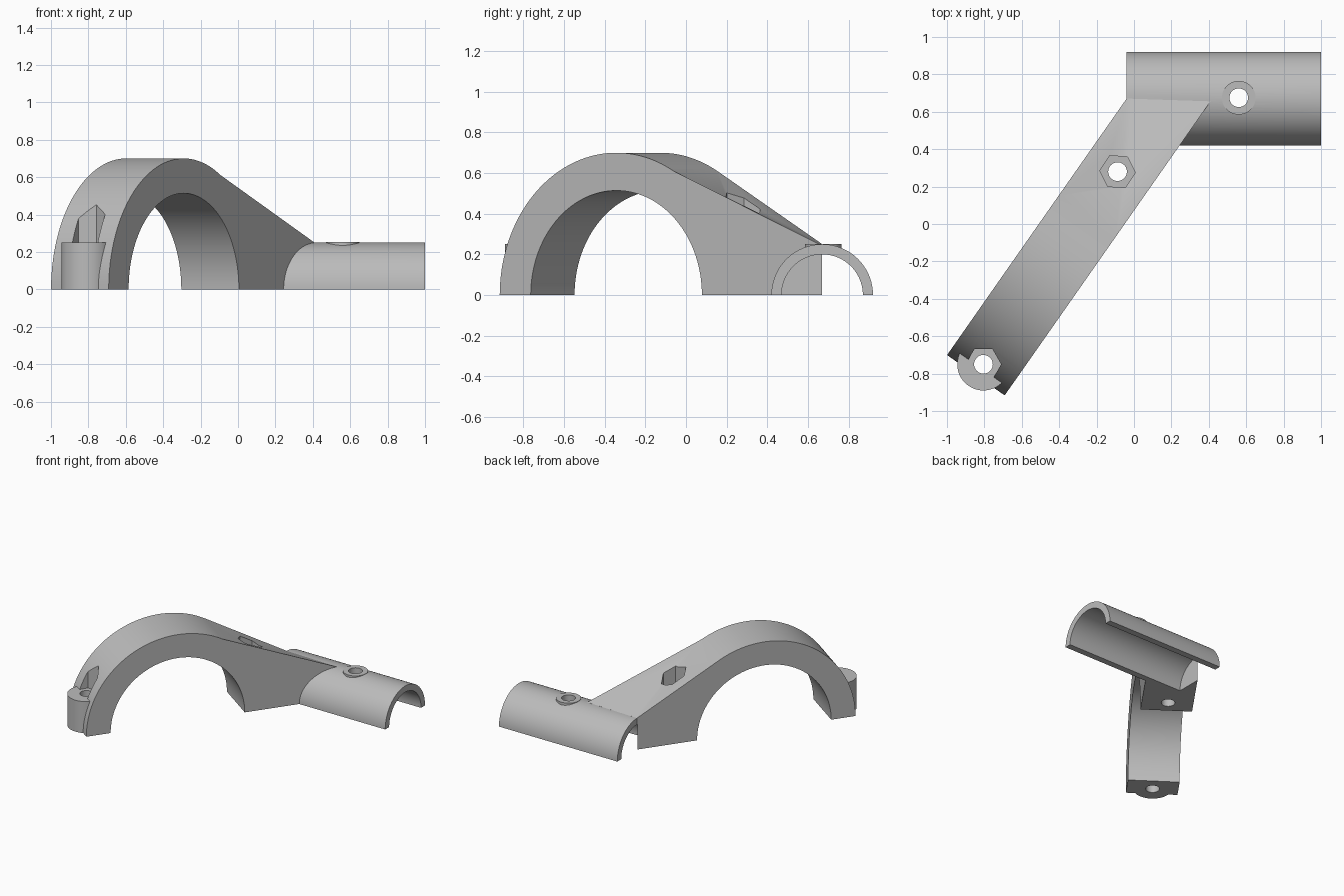
import bpy, bmesh, math
from mathutils import Vector, Matrix

if "Cube" in bpy.data.objects:
    bpy.data.objects.remove(bpy.data.objects["Cube"], do_unlink=True)

# Arm direction, its sideways normal and the centre of the arch
ANGLE = math.radians(55)
ALONG = Vector((math.cos(ANGLE), math.sin(ANGLE), 0))
SIDE = Vector((ALONG.y, -ALONG.x, 0))
CENTRE = Vector((-0.444, -0.235, 0))
HALF_WIDTH = 0.188
ARCH_OUTER, ARCH_INNER = 0.7, 0.514

# Saddle tube and screw positions
TUBE_Y, TUBE_R, BORE_R = 0.67, 0.25, 0.2
TUBE_START, TUBE_END = -0.04, 1.0
BOSS_TOP = 0.25
FOOT = (-0.805, -0.75)
MIDDLE = (-0.088, 0.28)
SADDLE = (0.56, 0.675)

metal = bpy.data.materials.new("plain grey")
metal.use_nodes = True
grey = (0.5, 0.5, 0.5, 1)
metal.diffuse_color = grey
metal.node_tree.nodes["Principled BSDF"].inputs["Base Color"].default_value = grey


def finish(bm, name):
    bmesh.ops.recalc_face_normals(bm, faces=bm.faces)
    mesh = bpy.data.meshes.new(name)
    bm.to_mesh(mesh)
    bm.free()
    mesh.materials.append(metal)
    obj = bpy.data.objects.new(name, mesh)
    bpy.context.collection.objects.link(obj)
    return obj


def rod(name, start, end, radius, sides=64, turn=0):
    """Cylinder or prism between two points."""
    start, end = Vector(start), Vector(end)
    axis = end - start
    matrix = (Matrix.Translation((start + end) / 2)
              @ axis.to_track_quat('Z', 'Y').to_matrix().to_4x4()
              @ Matrix.Rotation(turn, 4, 'Z'))
    bm = bmesh.new()
    bmesh.ops.create_cone(bm, cap_ends=True, segments=sides, radius1=radius,
                          radius2=radius, depth=axis.length, matrix=matrix)
    return finish(bm, name)


def upright(name, spot, low, high, radius, sides=48, turn=0):
    return rod(name, (*spot, low), (*spot, high), radius, sides, turn)


def combine(target, tool, operation):
    mod = target.modifiers.new("combine", 'BOOLEAN')
    mod.operation, mod.object, mod.solver = operation, tool, 'EXACT'
    bpy.context.view_layer.objects.active = target
    bpy.ops.object.modifier_apply(modifier=mod.name)
    bpy.data.objects.remove(tool, do_unlink=True)


def make_arm():
    """Arched arm whose ramp runs down, skewed, to the top of the tube."""
    kink = 0.34
    last = math.pi - math.acos(kink / ARCH_OUTER)
    steps = 56
    bm = bmesh.new()
    rows = []
    for side, reach in ((-1, 0.974), (1, 1.219)):
        profile = [(-ARCH_OUTER * math.cos(last * i / steps),
                    ARCH_OUTER * math.sin(last * i / steps)) for i in range(steps + 1)]
        profile += [(reach, TUBE_R), (reach, 0)]
        base = CENTRE + SIDE * side * HALF_WIDTH
        rows.append([bm.verts.new(base + ALONG * s + Vector((0, 0, z)))
                     for s, z in profile])
    left, right = rows
    bm.faces.new(left)
    bm.faces.new(right[::-1])
    count = len(left)
    for i in range(count):
        j = (i + 1) % count
        if i == steps:      # skewed ramp, two triangles
            bm.faces.new((left[i], right[i], left[j]))
            bm.faces.new((right[i], right[j], left[j]))
        else:
            bm.faces.new((left[i], right[i], right[j], left[j]))
    return finish(bm, "clamp_arm")


def make_saddle():
    """Solid half round that becomes the tube once bored."""
    bm = bmesh.new()
    ring = [bm.verts.new((TUBE_START, TUBE_Y + TUBE_R * math.cos(math.pi * i / 48),
                          TUBE_R * math.sin(math.pi * i / 48))) for i in range(49)]
    face = bm.faces.new(ring)
    new = bmesh.ops.extrude_face_region(bm, geom=[face])["geom"]
    bmesh.ops.translate(bm, vec=(TUBE_END - TUBE_START, 0, 0),
                        verts=[v for v in new if isinstance(v, bmesh.types.BMVert)])
    return finish(bm, "saddle")


# Solid parts
clamp = make_arm()
combine(clamp, make_saddle(), 'UNION')
combine(clamp, upright("foot_boss", FOOT, 0, BOSS_TOP, 0.14), 'UNION')
combine(clamp, upright("saddle_boss", SADDLE, 0.1, BOSS_TOP + 0.002, 0.09), 'UNION')

# Arch opening and tube bore
combine(clamp, rod("arch_opening", CENTRE - SIDE * 0.5, CENTRE + SIDE * 0.5,
                   ARCH_INNER, 128), 'DIFFERENCE')
combine(clamp, rod("tube_bore", (TUBE_START - 0.001, TUBE_Y, 0),
                   (TUBE_END + 0.1, TUBE_Y, 0), BORE_R, 96), 'DIFFERENCE')

# Nut pockets and screw holes
for spot, turn in ((FOOT, 0), (MIDDLE, -0.06)):
    combine(clamp, upright("nut_pocket", spot, BOSS_TOP, 0.9, 0.095, 6,
                           math.pi / 2 + turn), 'DIFFERENCE')
for spot in (FOOT, MIDDLE, SADDLE):
    combine(clamp, upright("screw_hole", spot, -0.1, 0.9, 0.05, 32), 'DIFFERENCE')

# Smooth curves, sharp edges
bpy.ops.object.select_all(action='DESELECT')
clamp.select_set(True)
bpy.context.view_layer.objects.active = clamp
bpy.ops.object.shade_smooth_by_angle(angle=math.radians(30))
